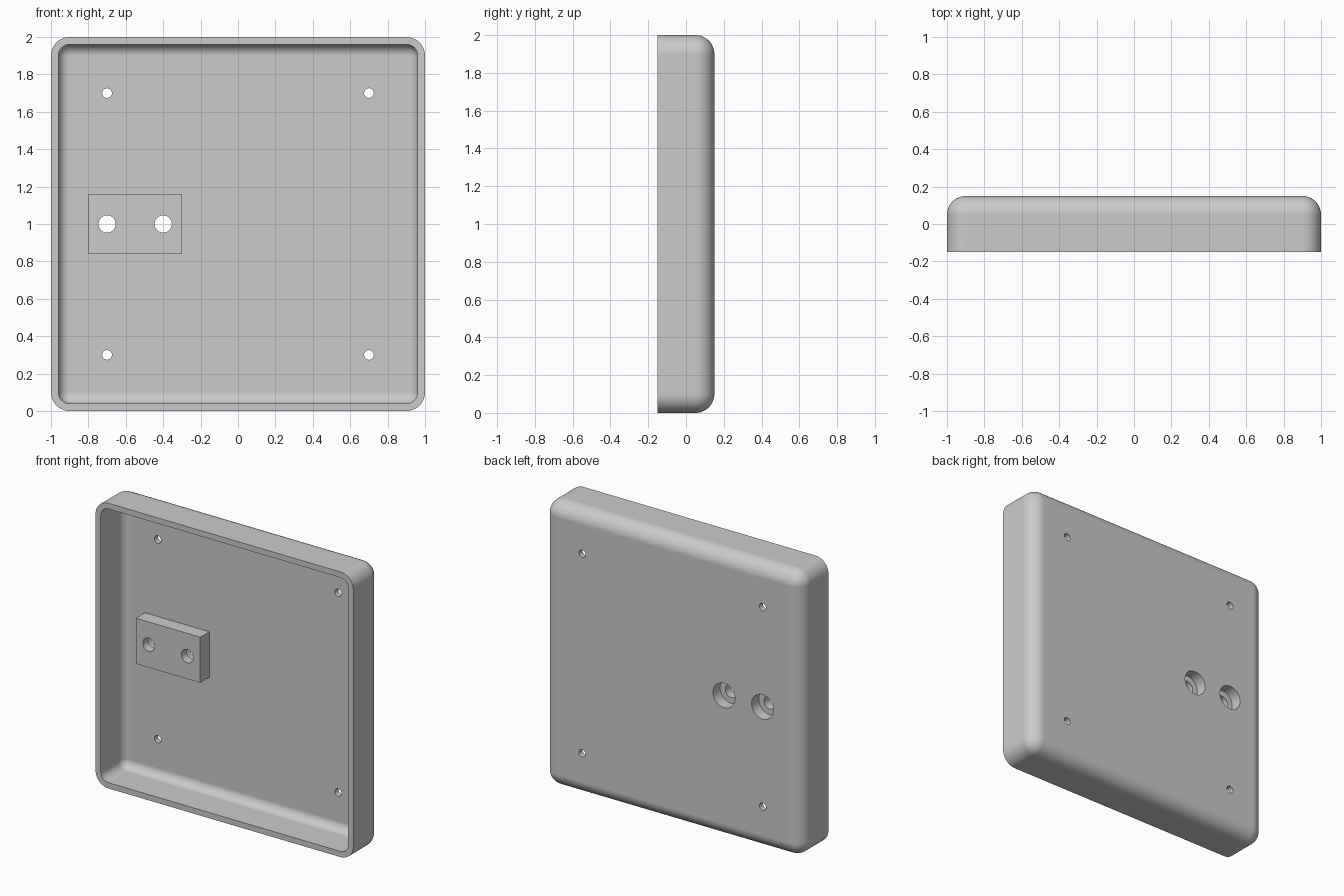
import bpy
import bmesh
from math import sin, cos, pi
from mathutils import Matrix

cube = bpy.data.objects.get("Cube")
if cube:
    bpy.data.objects.remove(cube, do_unlink=True)

# One plain grey material
grey = bpy.data.materials.new("plain_grey")
grey.use_nodes = True
colour = (0.6, 0.6, 0.6, 1)
grey.diffuse_color = colour
grey.node_tree.nodes["Principled BSDF"].inputs["Base Color"].default_value = colour

FRONT, BACK, WALL, ROUND = -0.15, 0.15, 0.04, 0.1
STEPS = 12


def make_object(name, bm):
    bmesh.ops.recalc_face_normals(bm, faces=bm.faces)
    mesh = bpy.data.meshes.new(name)
    bm.to_mesh(mesh)
    bm.free()
    mesh.materials.append(grey)
    obj = bpy.data.objects.new(name, mesh)
    bpy.context.collection.objects.link(obj)
    return obj


def rounded_ring(bm, half, radius, y):
    """Rounded square in the xz plane, centred at z = 1."""
    ring = []
    flat = half - radius
    for corner in range(4):
        mid = (corner + 0.5) * pi / 2
        sx = 1 if cos(mid) > 0 else -1
        sz = 1 if sin(mid) > 0 else -1
        for i in range(STEPS + 1):
            a = (corner + i / STEPS) * pi / 2
            ring.append(bm.verts.new((sx * flat + radius * cos(a), y,
                                      1 + sz * flat + radius * sin(a))))
    return ring


def pan_rings(bm, half, radius, end_y):
    """Rings from the open front to the filleted flat end."""
    rings = [rounded_ring(bm, half, radius, FRONT)]
    for i in range(STEPS + 1):
        t = i / STEPS * pi / 2
        inset = radius * (1 - cos(t))
        rings.append(rounded_ring(bm, half - inset, radius - inset,
                                  end_y - radius + radius * sin(t)))
    return rings


def cylinder(bm, x, z, radius, y0, y1):
    place = Matrix.Translation((x, (y0 + y1) / 2, z)) @ Matrix.Rotation(pi / 2, 4, "X")
    bmesh.ops.create_cone(bm, cap_ends=True, segments=48, radius1=radius,
                          radius2=radius, depth=y1 - y0, matrix=place)


def cut(target, cutter):
    mod = target.modifiers.new("holes", "BOOLEAN")
    mod.operation = "DIFFERENCE"
    mod.solver = "EXACT"
    mod.object = cutter
    bpy.context.view_layer.objects.active = target
    bpy.ops.object.modifier_apply(modifier=mod.name)


# Hollow tray: outer skin, front rim and inner skin lofted in one go
bm = bmesh.new()
outer = pan_rings(bm, 1, ROUND, BACK)
inner = pan_rings(bm, 1 - WALL, ROUND - WALL, BACK - WALL)
rings = outer[::-1] + inner
for a, b in zip(rings, rings[1:]):
    for i in range(len(a)):
        j = (i + 1) % len(a)
        bm.faces.new((a[i], a[j], b[j], b[i]))
# Flat back and flat floor
for end in (rings[0], rings[-1]):
    bm.faces.new(end)
bmesh.ops.remove_doubles(bm, verts=bm.verts, dist=0.0001)
tray = make_object("tray", bm)

# Mounting block on the tray floor
bm = bmesh.new()
bmesh.ops.create_cube(bm, size=1, matrix=Matrix.Translation((-0.55, 0.06, 1))
                      @ Matrix.Diagonal((0.5, 0.1, 0.32, 1)))
block = make_object("mounting_block", bm)

# Cutters: four corner holes, two bolt holes and their counterbores
bm = bmesh.new()
for x in (-0.7, 0.7):
    for z in (0.3, 1.7):
        cylinder(bm, x, z, 0.026, 0.05, 0.2)
for x in (-0.7, -0.4):
    cylinder(bm, x, 1, 0.046, -0.1, 0.1)
hole_cutter = make_object("hole_cutter", bm)

bm = bmesh.new()
for x in (-0.7, -0.4):
    cylinder(bm, x, 1, 0.086, 0.07, 0.25)
bore_cutter = make_object("counterbore_cutter", bm)

cutters = (hole_cutter, bore_cutter)
for part in (tray, block):
    for cutter in cutters:
        cut(part, cutter)
for cutter in cutters:
    bpy.data.objects.remove(cutter, do_unlink=True)

# Smooth fillets and holes, crisp edges, flat panels kept even
for part in (tray, block):
    bpy.ops.object.select_all(action="DESELECT")
    part.select_set(True)
    bpy.context.view_layer.objects.active = part
    bpy.ops.object.shade_smooth_by_angle(angle=pi / 6)
    even = part.modifiers.new("even_normals", "WEIGHTED_NORMAL")
    even.keep_sharp = True
